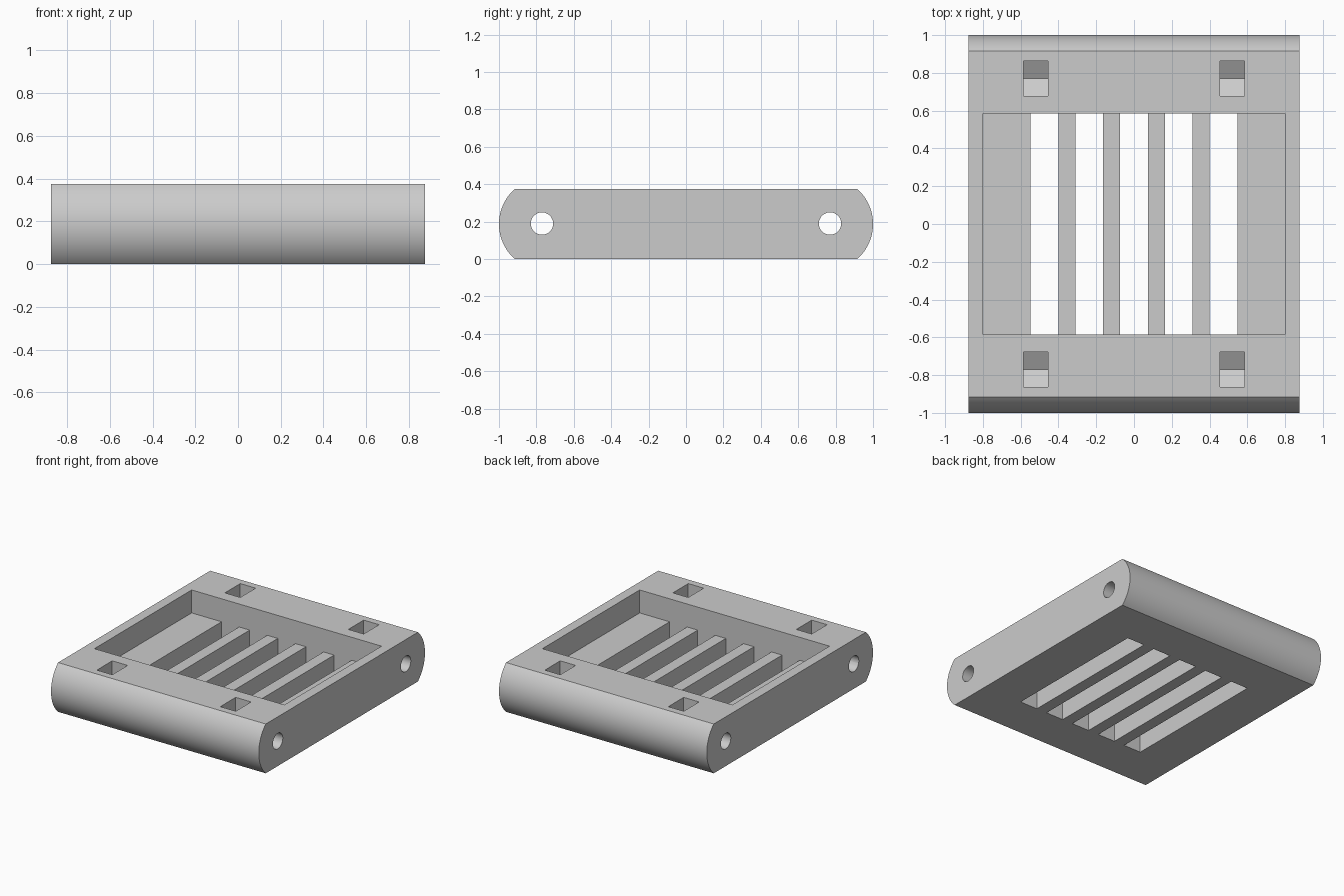
import bpy, bmesh, math

cube = bpy.data.objects.get("Cube")
if cube:
    bpy.data.objects.remove(cube, do_unlink=True)

HALF_X, HEIGHT = 0.875, 0.375
MID_Z = HEIGHT / 2
ROD_Y = 0.77

grey = bpy.data.materials.new("plain grey")
grey.use_nodes = True
colour = (0.6, 0.6, 0.6, 1)
grey.diffuse_color = colour
grey.node_tree.nodes["Principled BSDF"].inputs["Base Color"].default_value = colour


def prism(name, profile, x0, x1):
    """Extrude a (y, z) profile along x."""
    bm = bmesh.new()
    face = bm.faces.new([bm.verts.new((x0, y, z)) for y, z in profile])
    new = bmesh.ops.extrude_face_region(bm, geom=[face])["geom"]
    verts = [v for v in new if isinstance(v, bmesh.types.BMVert)]
    bmesh.ops.translate(bm, verts=verts, vec=(x1 - x0, 0, 0))
    bmesh.ops.recalc_face_normals(bm, faces=bm.faces)
    mesh = bpy.data.meshes.new(name)
    bm.to_mesh(mesh)
    bm.free()
    mesh.materials.append(grey)
    obj = bpy.data.objects.new(name, mesh)
    bpy.context.collection.objects.link(obj)
    return obj


def box(name, x0, x1, y, z0, z1):
    return prism(name, [(-y, z0), (y, z0), (y, z1), (-y, z1)], x0, x1)


def arc(cy, cz, r, start, end, n):
    angles = [math.radians(start + (end - start) * i / n) for i in range(n + 1)]
    return [(cy + r * math.cos(a), cz + r * math.sin(a)) for a in angles]


# Body with rounded front and back ends
R = 0.25
bend = math.degrees(math.asin(MID_Z / R))
profile = (arc(1 - R, MID_Z, R, -bend, bend, 24)
           + arc(R - 1, MID_Z, R, 180 - bend, 180 + bend, 24))
body = prism("tray_body", profile, -HALF_X, HALF_X)

# Recess and the floor slots between the bars
cutters = [box("recess_cutter", -0.8, 0.8, 0.585, 0.2, 0.5)]
for i in range(-2, 3):
    x = i * 0.237
    cutters.append(box("slot_cutter", x - 0.074, x + 0.074, 0.585, -0.1, 0.3))

# Rod holes and hexagonal nut pockets open to the top
for side in (-1, 1):
    cy = side * ROD_Y
    cutters.append(prism("rod_cutter", arc(cy, 0.19, 0.06, 0, 342, 19), -1, 1))
    w = 0.0925
    pocket = [(cy - w, 0.5), (cy - w, 0.137), (cy, 0.083), (cy + w, 0.137), (cy + w, 0.5)]
    for x in (-0.52, 0.52):
        cutters.append(prism("nut_cutter", pocket, x - 0.065, x + 0.065))

bpy.context.view_layer.objects.active = body
body.select_set(True)
for cutter in cutters:
    cutter.hide_render = True
    mod = body.modifiers.new("cut", 'BOOLEAN')
    mod.operation, mod.solver, mod.object = 'DIFFERENCE', 'EXACT', cutter
    bpy.ops.object.modifier_apply(modifier=mod.name)
    bpy.data.objects.remove(cutter, do_unlink=True)

bpy.ops.object.shade_smooth_by_angle(angle=math.radians(30))
